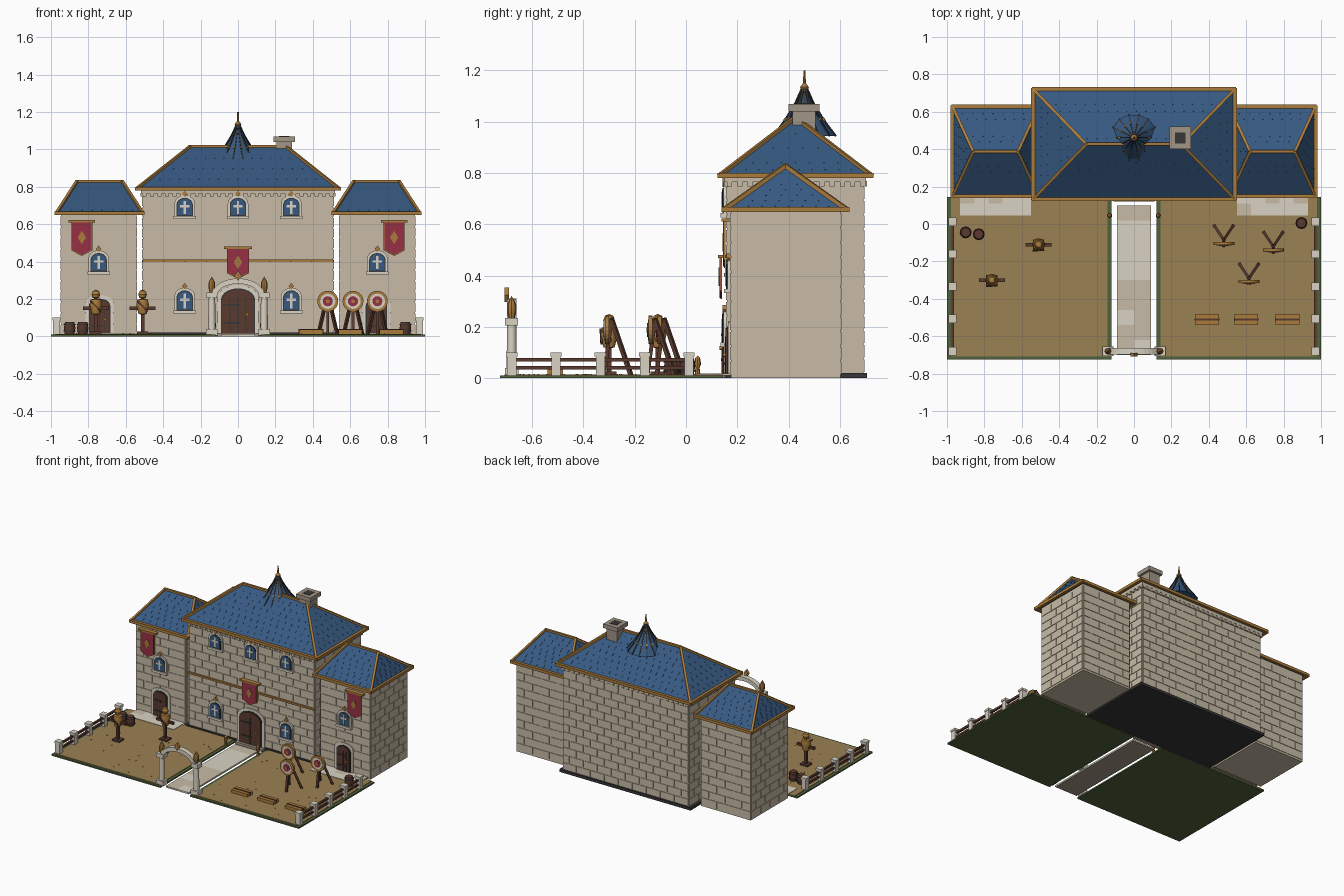
import bpy, bmesh, math, random
from mathutils import Matrix, Vector

random.seed(4)
if "Cube" in bpy.data.objects:
    bpy.data.objects.remove(bpy.data.objects["Cube"])


def material(name, *rgb):
    m = bpy.data.materials.new(name)
    m.use_nodes = True
    m.diffuse_color = (*rgb, 1)
    node = next(n for n in m.node_tree.nodes if n.type == 'BSDF_PRINCIPLED')
    node.inputs["Base Color"].default_value = (*rgb, 1)
    node.inputs["Roughness"].default_value = 0.8
    return m


WALL = material("wall_stone", 0.58, 0.50, 0.38)
PALE = material("pale_stone", 0.70, 0.65, 0.55)
GREY = material("grey_stone", 0.36, 0.30, 0.24)
BLUE = material("roof_blue", 0.037, 0.10, 0.22)
WOOD = material("brown_wood", 0.10, 0.042, 0.027)
GOLD = material("gold", 0.40, 0.20, 0.045)
RED = material("banner_red", 0.31, 0.03, 0.06)
SAND = material("sand", 0.33, 0.22, 0.09)
GREEN = material("grass_green", 0.08, 0.12, 0.045)
DARK = material("charcoal", 0.04, 0.037, 0.038)
lathed = []


def finish(name, bm, *mats):
    bmesh.ops.recalc_face_normals(bm, faces=bm.faces)
    me = bpy.data.meshes.new(name)
    bm.to_mesh(me)
    bm.free()
    for m in mats:
        me.materials.append(m)
    ob = bpy.data.objects.new(name, me)
    bpy.context.collection.objects.link(ob)
    return ob


def add_box(bm, x0, x1, y0, y1, z0, z1):
    mid = Vector((x0 + x1, y0 + y1, z0 + z1)) / 2
    size = Matrix.Diagonal((x1 - x0, y1 - y0, z1 - z0, 1))
    return bmesh.ops.create_cube(bm, size=1, matrix=Matrix.Translation(mid) @ size)["verts"]


def box(name, mat, *bounds):
    bm = bmesh.new()
    add_box(bm, *bounds)
    return finish(name, bm, mat)


def beams(name, mat, width, pairs):
    bm = bmesh.new()
    for a, b in pairs:
        a, b = Vector(a), Vector(b)
        turn = (b - a).to_track_quat('Z', 'Y').to_matrix().to_4x4()
        size = Matrix.Diagonal((width, width, (b - a).length + width * 0.5, 1))
        bmesh.ops.create_cube(bm, size=1, matrix=Matrix.Translation((a + b) / 2) @ turn @ size)
    return finish(name, bm, mat)


def plate(name, mat, outline, y0, y1):
    """Extrude an x-z outline from y0 to y1."""
    bm = bmesh.new()
    face = bm.faces.new([bm.verts.new((x, y0, z)) for x, z in outline])
    out = bmesh.ops.extrude_face_region(bm, geom=[face])["geom"]
    bmesh.ops.translate(bm, verts=[v for v in out if isinstance(v, bmesh.types.BMVert)], vec=(0, y1 - y0, 0))
    return finish(name, bm, mat)


def lathe(name, mat, x, y, profile, segments=12):
    bm = bmesh.new()
    verts = [bm.verts.new((r, 0, z)) for r, z in profile]
    edges = [bm.edges.new(p) for p in zip(verts, verts[1:])]
    bmesh.ops.spin(bm, geom=verts + edges, cent=(0, 0, 0), axis=(0, 0, 1), angle=math.tau, steps=segments)
    bmesh.ops.remove_doubles(bm, verts=bm.verts, dist=0.0001)
    bmesh.ops.translate(bm, verts=bm.verts, vec=(x, y, 0))
    ob = finish(name, bm, mat)
    lathed.append(ob)
    return ob


def disc(name, mat, x, z, r, y0, y1):
    ring = [(x + r * math.cos(a), z + r * math.sin(a)) for a in [math.tau * i / 20 for i in range(20)]]
    plate(name, mat, ring, y0, y1)


def diamond(name, x, z, w, h, y0, y1):
    plate(name, GOLD, [(x - w, z), (x, z - h), (x + w, z), (x, z + h)], y0, y1)


def arch(x, z, w, h, rise):
    """Outline of an opening w wide and h high with a curved head."""
    turns = [math.pi * i / 10 for i in range(11)]
    return [(x - w / 2, z), (x + w / 2, z)] + [
        (x + w / 2 * math.cos(a), z + h - rise + rise * math.sin(a)) for a in turns]


# --- buildings -----------------------------------------------------------
def bricks(name, x0, x1, y0, y1, z0, z1):
    bm = bmesh.new()
    rows, gap, out = round((z1 - z0) / 0.056), 0.004, 0.004
    step = (z1 - z0) / rows
    for r in range(rows):
        lo, hi = z0 + r * step + gap, z0 + (r + 1) * step - gap
        for a, b, along_x in ((x0, x1, True), (y0, y1, False)):
            n = round((b - a) / 0.115)
            wide = (b - a) / n
            for i in range(n + r % 2):
                s = a + (i - 0.5 * (r % 2)) * wide
                s, e = max(s, a) + gap, min(s + wide, b) - gap
                for side in ((y0, y1) if along_x else (x0, x1)):
                    span = (side - out, side + out)
                    add_box(bm, *((s, e, *span) if along_x else (*span, s, e)), lo, hi)
    finish(name, bm, WALL)


def hip_roof(name, x0, x1, y0, y1, z0, z1, r0, r1):
    ym = (y0 + y1) / 2
    a, b, c, d = [Vector(p) for p in ((x0, y0, z0), (x1, y0, z0), (x1, y1, z0), (x0, y1, z0))]
    p, q = Vector((r0, ym, z1)), Vector((r1, ym, z1))
    bm = bmesh.new()
    va, vb, vc, vd, vp, vq = [bm.verts.new(v) for v in (a, b, c, d, p, q)]
    for f in ((va, vb, vq, vp), (vb, vc, vq), (vc, vd, vp, vq), (vd, va, vp), (vd, vc, vb, va)):
        bm.faces.new(f)
    # low relief shingle joints
    for s, e, te, ts in ((a, b, q, p), (b, c, q, q), (c, d, p, q), (d, a, p, p)):
        for row in range(1, 8):
            left, right = s.lerp(ts, row / 8), e.lerp(te, row / 8)
            across = (e - s).normalized()
            normal = across.cross(ts - s).normalized()
            turn = Matrix((across, normal.cross(across), normal)).transposed().to_4x4()
            n = int((right - left).length / 0.05)
            for i in range(1, n):
                spot = left.lerp(right, (i + 0.25 * (row % 2)) / n)
                bmesh.ops.create_cube(bm, size=1, matrix=Matrix.Translation(spot) @ turn
                                      @ Matrix.Diagonal((0.004, 0.022, 0.004, 1)))
    finish(name, bm, BLUE)
    beams(name + "_eave_trim", GOLD, 0.02, [(a, b), (b, c), (c, d), (d, a)])
    beams(name + "_ridge_trim", GOLD, 0.016, [(p, q), (a, p), (d, p), (b, q), (c, q)])


def window(name, x, z, wall, h=0.11):
    plate(name + "_surround", PALE, arch(x, z, 0.11, h + 0.01, 0.045), wall - 0.014, wall + 0.01)
    plate(name + "_outline", DARK, arch(x, z + 0.008, 0.088, h - 0.012, 0.038), wall - 0.017, wall)
    plate(name + "_glass", BLUE, arch(x, z + 0.013, 0.076, h - 0.022, 0.033), wall - 0.019, wall)
    box(name + "_mullion", PALE, x - 0.006, x + 0.006, wall - 0.022, wall, z + 0.02, z + h - 0.02)
    box(name + "_crossbar", PALE, x - 0.025, x + 0.025, wall - 0.022, wall, z + h * 0.5, z + h * 0.5 + 0.012)
    box(name + "_sill", PALE, x - 0.06, x + 0.06, wall - 0.026, wall, z - 0.008, z + 0.008)
    diamond(name + "_diamond", x, z + h + 0.018, 0.014, 0.018, wall - 0.018, wall)


def door(name, x, w, h, wall):
    plate(name + "_surround", PALE, arch(x, 0.015, w + 0.05, h + 0.025, w * 0.4), wall - 0.012, wall + 0.01)
    plate(name + "_outline", DARK, arch(x, 0.015, w + 0.014, h + 0.007, w * 0.37), wall - 0.016, wall)
    plate(name + "_leaf", WOOD, arch(x, 0.015, w, h, w * 0.35), wall - 0.02, wall)
    for k in (-1, 0, 1):
        box(name + "_joint", DARK, x + k * w / 4 - 0.002, x + k * w / 4 + 0.002, wall - 0.022, wall, 0.02, h * 0.9)
    for z in (0.28 * h, 0.7 * h):
        box(name + "_hinge", DARK, x - w * 0.45, x + w * 0.1, wall - 0.024, wall, z, z + 0.01)
    disc(name + "_knob", GOLD, x + w * 0.3, h * 0.5, 0.008, wall - 0.03, wall)


def banner(name, x, top, w, h, wall):
    lo = top - h
    for part, mat, g, y in (("_edge", GOLD, 0.0, 0.026), ("_cloth", RED, 0.004, 0.03)):
        plate(name + part, mat, [(x - w + g, top), (x - w + g, lo + 0.03 + g), (x, lo + g * 1.3),
                                 (x + w - g, lo + 0.03 + g), (x + w - g, top)], wall - y, wall - 0.02)
    box(name + "_rod", GOLD, x - w - 0.015, x + w + 0.015, wall - 0.036, wall, top, top + 0.012)
    diamond(name + "_emblem", x, top - h * 0.45, 0.022, 0.036, wall - 0.033, wall - 0.02)


FRONT, WING_FRONT = 0.16, 0.175
box("main_plinth", DARK, -0.53, 0.53, 0.15, 0.705, 0, 0.02)
box("main_walls", WALL, -0.508, 0.508, FRONT, 0.693, 0.01, 0.79)
bricks("main_bricks", -0.508, 0.508, FRONT, 0.693, 0.02, 0.75)
box("main_cornice", WALL, -0.518, 0.518, 0.15, 0.703, 0.765, 0.79)
bm = bmesh.new()
for i in range(26):
    x = -0.5 + i * 0.04
    add_box(bm, x - 0.01, x + 0.01, 0.148, 0.705, 0.748, 0.768)
for i in range(14):
    y = 0.17 + i * 0.04
    add_box(bm, -0.52, 0.52, y - 0.01, y + 0.01, 0.748, 0.768)
finish("cornice_dentils", bm, WALL)
hip_roof("main_roof", -0.54, 0.54, 0.132, 0.722, 0.79, 1.015, -0.255, 0.255)
box("gold_band", GOLD, -0.51, 0.51, FRONT - 0.012, FRONT, 0.397, 0.41)
for x in (-0.285, 0, 0.285):
    window("upper_window", x, 0.635, FRONT)
    if x:
        window("lower_window", x, 0.13, FRONT, 0.12)
door("main_door", 0, 0.17, 0.235, FRONT)
box("door_step", GREY, -0.11, 0.11, 0.12, FRONT, 0, 0.018)
banner("main_banner", 0, 0.468, 0.06, 0.16, FRONT)

for s, side in ((1, "left"), (-1, "right")):
    xa, xb = sorted((s * 0.543, s * 0.945))
    box(side + "_wing_walls", WALL, xa, xb, WING_FRONT, 0.603, 0, 0.66)
    bricks(side + "_wing_bricks", xa, xb, WING_FRONT, 0.603, 0.01, 0.645)
    ra, rb = sorted((s * 0.51, s * 0.97))
    ea, eb = sorted((s * 0.62, s * 0.86))
    hip_roof(side + "_wing_roof", ra, rb, 0.148, 0.628, 0.658, 0.828, ea, eb)
    window(side + "_wing_window", s * 0.745, 0.34, WING_FRONT)
    door(side + "_wing_door", s * 0.74, 0.1, 0.18, WING_FRONT)
    banner(side + "_wing_banner", s * 0.835, 0.61, 0.056, 0.18, WING_FRONT)

# --- spire and chimney -----------------------------------------------------
slope = [(0.125, 0.945), (0.078, 1.005), (0.035, 1.075), (0.01, 1.13)]
lathe("spire", BLUE, 0, 0.462, [(0, 0.94)] + slope + [(0, 1.13)], 14)
turns = [math.tau * i / 14 for i in range(14)]
spot = lambda a, r, z: (r * math.cos(a), 0.462 + r * math.sin(a), z)
beams("spire_ribs", DARK, 0.007, [(spot(a, *p), spot(a, *q)) for a in turns for p, q in zip(slope, slope[1:])])
beams("spire_studs", GOLD, 0.009, [(spot(a, 0.08, 1.005), spot(a, 0.074, 1.012)) for a in turns])
lathe("spire_finial", GOLD, 0, 0.462, [(0, 1.1), (0.024, 1.1), (0.012, 1.12), (0.018, 1.135),
                                       (0.006, 1.15), (0.004, 1.2), (0, 1.2)], 10)
box("chimney", GREY, 0.205, 0.29, 0.415, 0.505, 0.9, 1.045)
box("chimney_cap", GREY, 0.19, 0.305, 0.4, 0.52, 1.04, 1.07)
box("chimney_flue", DARK, 0.22, 0.275, 0.43, 0.49, 1.05, 1.072)

# --- yard ------------------------------------------------------------------
def paving(name, x0, y0, cols, rows, w, d, z0, z1):
    bm = bmesh.new()
    for i in range(cols):
        for j in range(rows):
            shade = int(random.random() < 0.35)
            x, y = x0 + i * w, y0 + j * d
            for v in add_box(bm, x, x + w, y, y + d, z0, z1):
                for f in v.link_faces:
                    f.material_index = 2 if f.calc_center_median().z <= z0 + 0.0001 else shade
    finish(name, bm, PALE, WALL, GREY)


paving("path", -0.092, -0.70, 2, 10, 0.092, 0.08, 0, 0.012)
for s, side in ((1, "left"), (-1, "right")):
    xa, xb = sorted((s * 0.12, s))
    box(side + "_lawn", GREEN, xa, xb, -0.725, 0.145, 0, 0.01)
    box(side + "_yard", SAND, xa + 0.022, xb - 0.022, -0.708, 0.145, 0.005, 0.014)
    paving(side + "_paving", -0.93 if s < 0 else 0.55, 0.045, 5, 2, 0.076, 0.065, 0.01, 0.017)
    posts = [-0.68 + 0.173 * i for i in range(5)]
    for y in posts:
        box(side + "_fence_post", PALE, s * 0.97 - 0.018, s * 0.97 + 0.018, y - 0.018, y + 0.018, 0.005, 0.085)
        box(side + "_post_cap", PALE, s * 0.97 - 0.022, s * 0.97 + 0.022, y - 0.022, y + 0.022, 0.085, 0.1)
    beams(side + "_fence_rails", WOOD, 0.014, [((s * 0.97, posts[0], z), (s * 0.97, posts[-1], z)) for z in (0.04, 0.072)])
    # gate pillars and lamps
    x, y = s * 0.14, -0.68
    box(side + "_gate_base", PALE, x - 0.03, x + 0.03, y - 0.026, y + 0.026, 0.005, 0.04)
    lathe(side + "_gate_pillar", PALE, x, y, [(0, 0.03), (0.02, 0.03), (0.018, 0.21), (0, 0.21)])
    box(side + "_gate_capital", PALE, x - 0.028, x + 0.028, y - 0.025, y + 0.025, 0.205, 0.235)
    lathe(side + "_gate_lamp", GOLD, x, y, [(0, 0.23), (0.012, 0.235), (0.018, 0.26), (0.018, 0.285),
                                            (0.012, 0.3), (0, 0.32)], 8)
    lathe(side + "_path_lamp", GOLD, s * 0.13, 0.045, [(0, 0.01), (0.012, 0.01), (0.008, 0.04),
                                                       (0.014, 0.055), (0.01, 0.078), (0, 0.088)], 8)

half = [math.pi * i / 16 for i in range(17)]
curve = lambda rx, rz: [(rx * math.cos(a), 0.22 + rz * math.sin(a)) for a in half]
plate("gate_arch", PALE, curve(0.14, 0.09) + curve(0.11, 0.062)[::-1], -0.698, -0.662)
diamond("gate_diamond", 0, 0.325, 0.02, 0.028, -0.708, -0.69)

for x, y in ((-0.90, -0.045), (-0.83, -0.055), (0.895, 0.005)):
    lathe("barrel", WOOD, x, y, [(0, 0.012), (0.025, 0.012), (0.031, 0.045), (0.025, 0.078), (0, 0.078)])
    for z in (0.026, 0.06):
        lathe("barrel_hoop", DARK, x, y, [(0.029, z), (0.032, z), (0.032, z + 0.006), (0.029, z + 0.006)])

for x, y in ((-0.51, -0.11), (-0.76, -0.30)):
    box("dummy_foot", WOOD, x - 0.03, x + 0.03, y - 0.028, y + 0.028, 0.012, 0.025)
    beams("dummy_frame", WOOD, 0.018, [((x, y, 0.02), (x, y, 0.2)), ((x - 0.065, y, 0.15), (x + 0.065, y, 0.15))])
    lathe("dummy_body", GOLD, x, y, [(0, 0.115), (0.022, 0.12), (0.034, 0.17), (0.028, 0.197), (0, 0.203)])
    lathe("dummy_head", GOLD, x, y, [(0, 0.2), (0.018, 0.207), (0.023, 0.225), (0.016, 0.243), (0, 0.25)])
    beams("dummy_strap", WOOD, 0.008, [((x - 0.028, y - 0.033, 0.19), (x + 0.026, y - 0.03, 0.135))])

for x, y in ((0.48, -0.085), (0.745, -0.12), (0.615, -0.29)):
    top = (x, y, 0.23)
    beams("target_stand", WOOD, 0.015, [(top, (x - 0.05, y + 0.075, 0.012)), (top, (x + 0.05, y + 0.075, 0.012)),
                                        (top, (x, y - 0.03, 0.012))])
    for name, mat, r, d in (("rim", GOLD, 0.056, 0.026), ("white", PALE, 0.041, 0.029),
                            ("red", RED, 0.027, 0.032), ("bullseye", GOLD, 0.01, 0.035)):
        disc("target_" + name, mat, x, 0.188, r, y - d, y - 0.01)

for x in (0.39, 0.6, 0.82):
    box("straw_bale", GOLD, x - 0.064, x + 0.064, -0.54, -0.48, 0.012, 0.036)
    box("bale_strap", WOOD, x - 0.066, x + 0.066, -0.516, -0.504, 0.012, 0.039)

bm = bmesh.new()
for i in range(50):
    x, y = random.choice((-1, 1)) * random.uniform(0.17, 0.92), random.uniform(-0.68, 0.02)
    add_box(bm, x, x + 0.008, y, y + 0.006, 0.012, 0.016)
finish("yard_pebbles", bm, GOLD)

# --- smooth the turned parts --------------------------------------------------
bpy.ops.object.select_all(action='DESELECT')
for ob in lathed:
    ob.select_set(True)
bpy.context.view_layer.objects.active = lathed[0]
bpy.ops.object.shade_smooth_by_angle(angle=math.radians(32))
